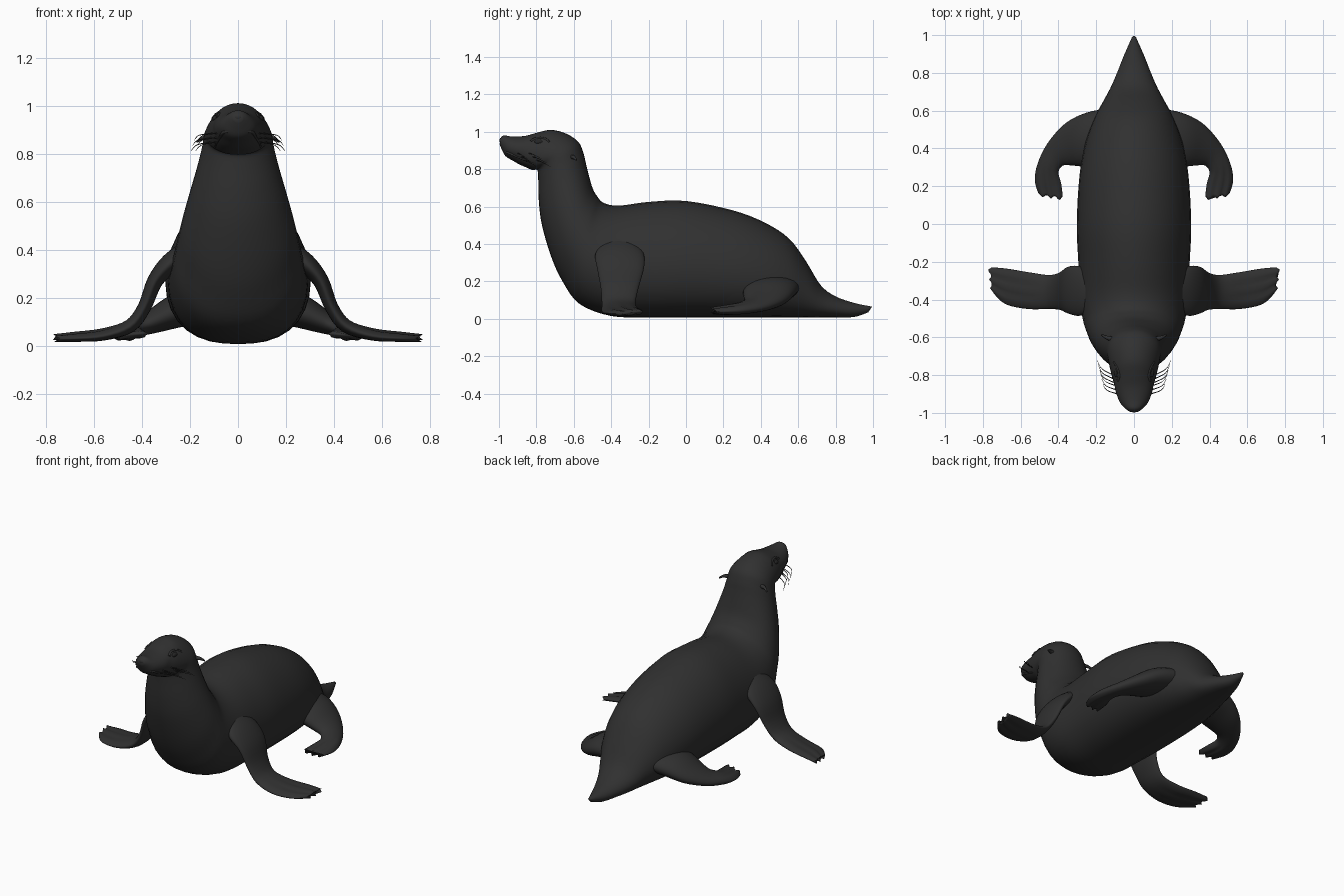
import bpy, bmesh, math
from mathutils import Vector
from mathutils.bvhtree import BVHTree

if "Cube" in bpy.data.objects:
    bpy.data.objects.remove(bpy.data.objects["Cube"])


def material(name, v):
    m = bpy.data.materials.new(name)
    m.diffuse_color = (v, v, v, 1)
    m.use_nodes = True
    m.node_tree.nodes["Principled BSDF"].inputs["Base Color"].default_value = m.diffuse_color
    return m


FUR = material("charcoal fur", 0.03)
DARK = material("dark eye", 0.018)


def finish(name, bm, mat, mirror=False):
    bmesh.ops.recalc_face_normals(bm, faces=bm.faces)
    me = bpy.data.meshes.new(name)
    bm.to_mesh(me)
    bm.free()
    ob = bpy.data.objects.new(name, me)
    bpy.context.collection.objects.link(ob)
    me.materials.append(mat)
    for p in me.polygons:
        p.use_smooth = True
    if mirror:
        ob.modifiers.new("mirror", 'MIRROR').use_mirror_merge = False
    return ob


def spline(rows, steps):
    """Catmull-Rom through tuples of numbers."""
    out = []
    for i in range(len(rows) - 1):
        p0, p1 = rows[max(i - 1, 0)], rows[i]
        p2, p3 = rows[i + 1], rows[min(i + 2, len(rows) - 1)]
        for s in range(steps):
            t = s / steps
            out.append([0.5 * (2 * b + (c - a) * t + (2 * a - 5 * b + 4 * c - d) * t * t
                               + (3 * b - a - 3 * c + d) * t ** 3)
                        for a, b, c, d in zip(p0, p1, p2, p3)])
    return out + [list(rows[-1])]


def loft(name, rows, steps, seg, normal=None, mirror=False, toes=0.0):
    """Oval sections between edge points A and B, half thickness h, egg shape e."""
    rows = spline(rows, steps)
    A = [Vector(r[0:3]) for r in rows]
    B = [Vector(r[3:6]) for r in rows]
    mid = [(a + b) / 2 for a, b in zip(A, B)]
    bm, rings, n = bmesh.new(), [], len(rows)
    for i, r in enumerate(rows):
        tan = (mid[min(i + 1, n - 1)] - mid[max(i - 1, 0)]).normalized()
        nv = normal or (A[i] - B[i]).cross(tan).normalized()
        grow = max(0, i / (n - 1) - 0.6) / 0.4
        ring = []
        for k in range(seg):
            a = 2 * math.pi * k / seg
            u = math.sin(a)
            f = ((1 + u) / 2) ** r[7]
            ridge = math.cos(3 * math.pi * u)
            h = r[6] * (1 + (0.25 * grow * ridge if toes else 0))
            p = B[i].lerp(A[i], f) + nv * h * math.cos(a) + tan * toes * grow ** 3 * ridge
            ring.append(bm.verts.new(p))
        rings.append(ring)
    for r0, r1 in zip(rings, rings[1:]):
        for k in range(seg):
            j = (k + 1) % seg
            bm.faces.new((r0[k], r0[j], r1[j], r1[k]))
    bm.faces.new(rings[0])
    bm.faces.new(rings[-1])
    return finish(name, bm, FUR, mirror)


# body, neck and head: top y z, bottom y z, half width, egg shape
body_rows = [
    (.995, .065, .975, .035, .012, 1), (.90, .085, .90, .01, .05, 1.1),
    (.80, .12, .80, .008, .09, 1.2), (.72, .18, .72, .008, .125, 1.25),
    (.64, .31, .65, .008, .165, 1.25), (.55, .43, .57, .008, .21, 1.25),
    (.42, .515, .45, .008, .255, 1.25), (.25, .58, .27, .008, .288, 1.25),
    (0, .63, 0, .008, .303, 1.25), (-.2, .625, -.2, .008, .295, 1.25),
    (-.36, .605, -.40, .015, .288, 1.2), (-.44, .62, -.57, .08, .27, 1.1),
    (-.475, .655, -.66, .2, .25, 1), (-.50, .70, -.72, .33, .23, 1),
    (-.52, .77, -.77, .5, .198, 1), (-.535, .83, -.787, .63, .172, 1),
    (-.548, .885, -.79, .745, .152, 1), (-.575, .945, -.795, .795, .142, 1),
    (-.64, .99, -.82, .795, .132, 1.1), (-.72, 1.01, -.855, .81, .118, 1.2),
    (-.79, .997, -.89, .825, .105, 1.15), (-.86, .978, -.925, .845, .095, 1),
    (-.93, .975, -.965, .87, .072, 1), (-.975, .98, -.985, .905, .042, 1),
    (-.995, .962, -.996, .932, .02, 1)]
body = loft("body", [(0, a, b, 0, c, d, w, e) for a, b, c, d, w, e in body_rows],
            4, 32, normal=Vector((1, 0, 0)))
bm = bmesh.new()
bm.from_mesh(body.data)
tree = BVHTree.FromBMesh(bm)
bm.free()


def side_point(y, z, out=0.0):
    hit = tree.ray_cast(Vector((1, y, z)), Vector((-1, 0, 0)))[0]
    return (hit or Vector((0, y, z))) + Vector((out, 0, 0))


# front flippers: front edge, back edge, half thickness
loft("front_flipper", [
    (.20, -.44, .41, .20, -.26, .40, .04, 1), (.28, -.485, .345, .28, -.225, .345, .042, 1),
    (.345, -.475, .27, .345, -.225, .27, .033, 1), (.39, -.455, .16, .39, -.255, .16, .028, 1),
    (.45, -.45, .08, .45, -.27, .085, .028, 1), (.56, -.45, .04, .56, -.255, .055, .024, 1),
    (.68, -.425, .03, .68, -.235, .045, .018, 1),
    (.75, -.365, .028, .765, -.225, .038, .013, 1)], 4, 32, mirror=True, toes=.01)

# hind flippers: outer edge, inner edge, half thickness
loft("hind_flipper", [
    (.14, .61, .17, .17, .32, .17, .07, 1), (.25, .59, .15, .26, .305, .14, .07, 1),
    (.36, .535, .10, .33, .31, .11, .052, 1), (.455, .43, .06, .375, .31, .09, .036, 1),
    (.51, .32, .045, .40, .275, .07, .03, 1), (.525, .23, .04, .385, .21, .055, .024, 1),
    (.505, .155, .038, .375, .135, .05, .015, 1)], 4, 32, mirror=True, toes=.01)


def ball(name, loc, scale, mat, mirror=True):
    bm = bmesh.new()
    bmesh.ops.create_uvsphere(bm, u_segments=16, v_segments=10, radius=1)
    for v in bm.verts:
        v.co = Vector(loc) + Vector([c * s for c, s in zip(v.co, scale)])
    return finish(name, bm, mat, mirror)


def tube(name, paths, radius, taper):
    """Tapered round wires, mirrored to the other side."""
    cu = bpy.data.curves.new(name, 'CURVE')
    cu.dimensions = '3D'
    cu.bevel_depth, cu.bevel_resolution, cu.use_fill_caps = radius, 1, True
    for pts in paths:
        pts = spline([tuple(p) for p in pts], 4)
        sp = cu.splines.new('POLY')
        sp.points.add(len(pts) - 1)
        for i, p in enumerate(pts):
            sp.points[i].co = (*p, 1)
            sp.points[i].radius = 1 - taper * i / (len(pts) - 1)
    cu.materials.append(FUR)
    ob = bpy.data.objects.new(name, cu)
    bpy.context.collection.objects.link(ob)
    ob.modifiers.new("mirror", 'MIRROR').use_mirror_merge = False


# face details
ball("eye", side_point(-.785, .945, -.008), (.014, .026, .014), DARK)
ball("nose", (0, -.972, .953), (.032, .026, .022), FUR, mirror=False)
tube("brow", [[side_point(y, z, -.002) for y, z in
               ((-.83, .95), (-.80, .965), (-.76, .965), (-.73, .945))]], .008, .3)
tube("lip", [[Vector((0, -.975, .90)), side_point(-.955, .89, -.003),
              side_point(-.91, .87, -.003), side_point(-.85, .845, -.003),
              side_point(-.815, .83, -.003)]], .008, .4)

# ears
ear = side_point(-.61, .865)
tube("ear", [[ear - Vector((.015, 0, 0)), ear + Vector((.02, .01, -.002)),
              ear + Vector((.045, .025, -.016))]], .015, .75)

# whiskers
paths = []
for i in range(6):
    y, z = -.90 + .02 * i, .885 - .018 * (i % 3)
    p = side_point(y, z, -.004)
    tip = Vector((.165 + .006 * i, -.845 + .025 * i, .855 - .022 * (i % 3)))
    paths.append([p, p.lerp(tip, .55) + Vector((.015, -.01, .008)), tip])
tube("whiskers", paths, .003, .8)
